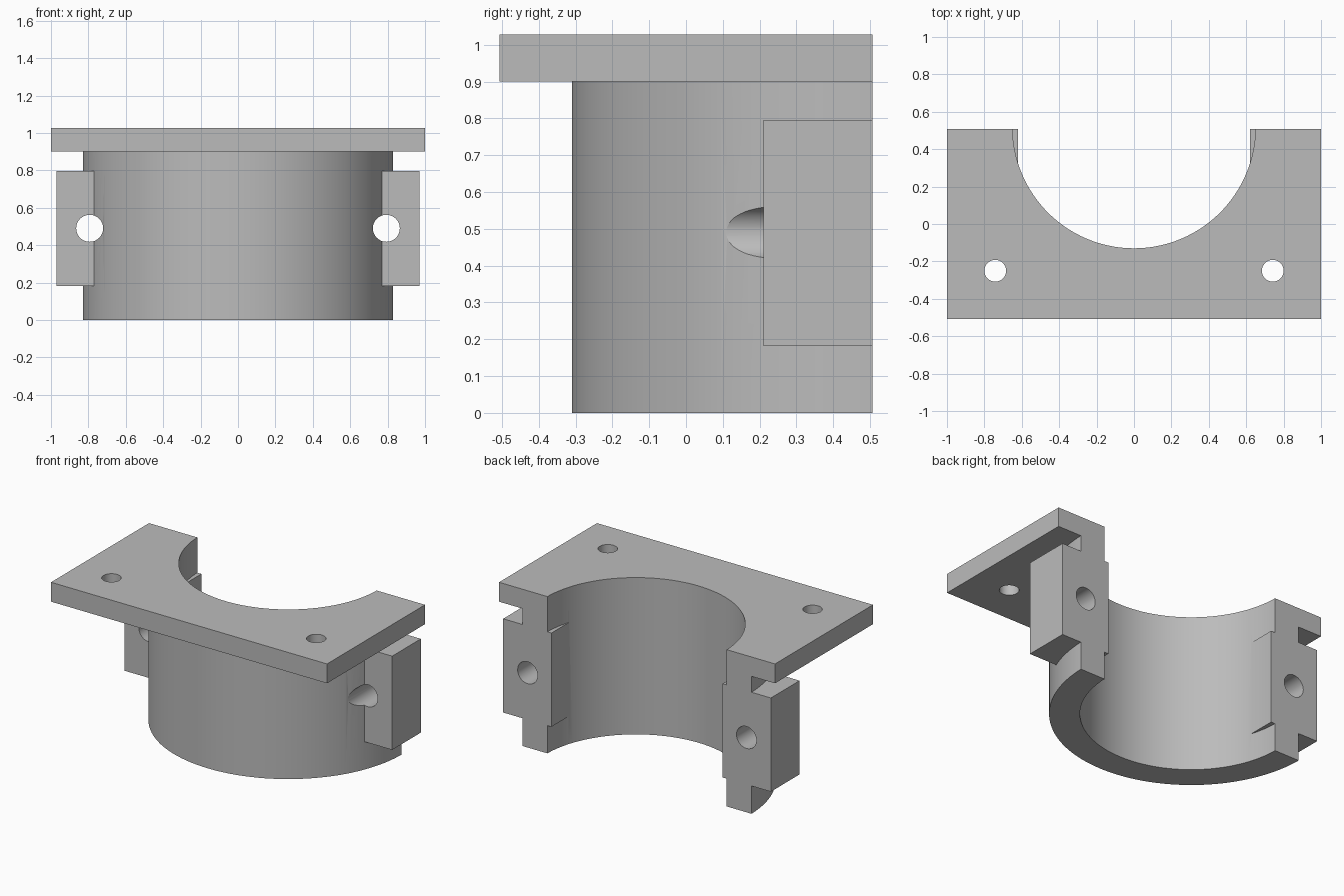
import bpy
import math

old = bpy.data.objects.get("Cube")
if old:
    bpy.data.objects.remove(old, do_unlink=True)

grey = bpy.data.materials.new("plain grey")
grey.use_nodes = True
colour = (0.5, 0.5, 0.5, 1)
grey.diffuse_color = colour
grey.node_tree.nodes["Principled BSDF"].inputs["Base Color"].default_value = colour

BACK = 0.507      # flat rear face
AXIS_Y = 0.52     # axis of the cradle
TOP = 1.027


def box(name, x, y, z):
    """Box from (min, max) ranges."""
    ranges = (x, y, z)
    bpy.ops.mesh.primitive_cube_add(size=1, location=[sum(r) / 2 for r in ranges])
    ob = bpy.context.object
    ob.name = name
    ob.scale = [r[1] - r[0] for r in ranges]
    bpy.ops.object.transform_apply(location=True, rotation=True, scale=True)
    return ob


def cylinder(name, radius, depth, location, along_y=False, sides=64):
    bpy.ops.mesh.primitive_cylinder_add(
        vertices=sides, radius=radius, depth=depth, location=location,
        rotation=(math.pi / 2 if along_y else 0, 0, 0))
    ob = bpy.context.object
    ob.name = name
    bpy.ops.object.transform_apply(location=True, rotation=True, scale=True)
    return ob


def combine(target, tool, operation):
    """Apply a boolean and discard the tool."""
    mod = target.modifiers.new(tool.name, 'BOOLEAN')
    mod.object = tool
    mod.operation = operation
    mod.solver = 'EXACT'
    bpy.context.view_layer.objects.active = target
    bpy.ops.object.modifier_apply(modifier=mod.name)
    bpy.data.objects.remove(tool, do_unlink=True)


# Round cradle with the mounting plate on top
bracket = cylinder("half_pipe_bracket", 0.83, 0.97, (0, AXIS_Y, 0.485), sides=128)
plate = box("mounting_plate", (-1, 1), (-BACK, 1.5), (0.9, TOP))
combine(bracket, plate, 'UNION')

# Central bore
combine(bracket, cylinder("bore", 0.65, 3, (0, AXIS_Y, 0.5), sides=128), 'DIFFERENCE')

# Clamping lugs at both ends of the half ring
for side in (-1, 1):
    span = sorted((side * 0.62, side * 0.97))
    combine(bracket, box("clamp_lug", span, (0.21, 0.7), (0.182, 0.796)), 'UNION')

# Flat rear face
combine(bracket, box("rear_cut", (-2, 2), (BACK, 3), (-1, 2)), 'DIFFERENCE')

# Bolt holes through the lugs and the plate
for side in (-1, 1):
    combine(bracket, cylinder("lug_hole", 0.072, 2, (side * 0.793, 0.3, 0.49), True), 'DIFFERENCE')
    combine(bracket, cylinder("plate_hole", 0.058, 0.4, (side * 0.742, -0.25, 0.96)), 'DIFFERENCE')

bracket.data.materials.clear()
bracket.data.materials.append(grey)
bpy.ops.object.select_all(action='DESELECT')
bracket.select_set(True)
bpy.context.view_layer.objects.active = bracket
bpy.ops.object.shade_smooth_by_angle(angle=math.radians(30))
